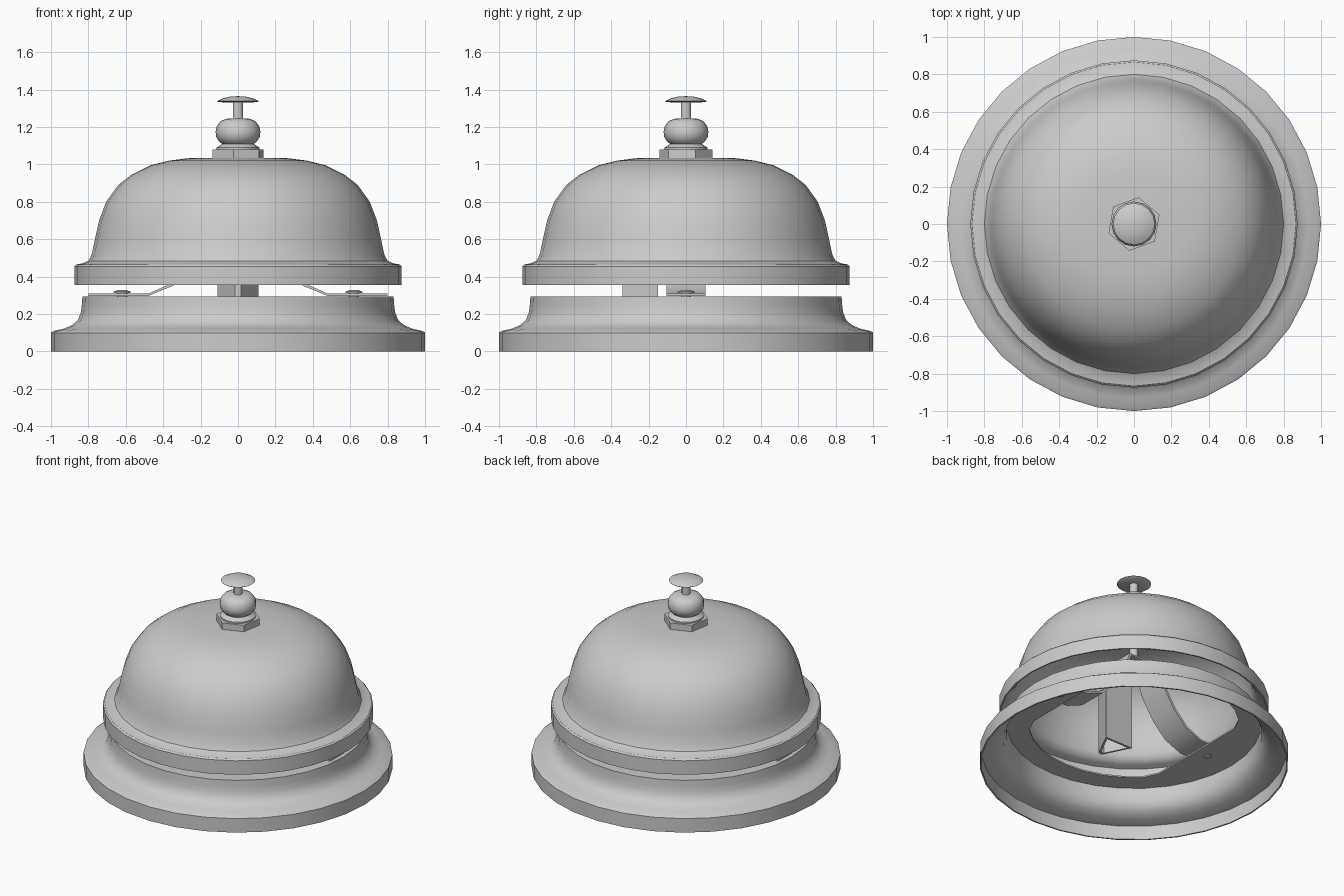
import bpy, bmesh, math
from mathutils import Vector

cube = bpy.data.objects.get("Cube")
if cube:
    bpy.data.objects.remove(cube, do_unlink=True)

GREY = (0.6, 0.6, 0.6, 1.0)
metal = bpy.data.materials.new("grey_metal")
metal.use_nodes = True
metal.diffuse_color = GREY
metal.node_tree.nodes["Principled BSDF"].inputs["Base Color"].default_value = GREY


def finish(name, bm, smooth=True):
    bmesh.ops.recalc_face_normals(bm, faces=bm.faces)
    mesh = bpy.data.meshes.new(name)
    bm.to_mesh(mesh)
    bm.free()
    mesh.materials.append(metal)
    obj = bpy.data.objects.new(name, mesh)
    bpy.context.collection.objects.link(obj)
    if smooth:
        bpy.ops.object.select_all(action='DESELECT')
        bpy.context.view_layer.objects.active = obj
        obj.select_set(True)
        bpy.ops.object.shade_smooth_by_angle(angle=math.radians(35))


def lathe(name, profile, sides=32, closed=False, clip=None, at=(0, 0), turn=0, smooth=True):
    """Revolve (radius, z) points; clip flattens the sides of the inner points."""
    bm = bmesh.new()
    rings = []
    for r, z in profile:
        if r == 0:
            rings.append([bm.verts.new((at[0], at[1], z))] * sides)
            continue
        ring = []
        for i in range(sides):
            a = turn + math.tau * i / sides
            x, y = r * math.cos(a), r * math.sin(a)
            if clip and r < clip[0]:
                x = max(-clip[1], min(clip[1], x))
            ring.append(bm.verts.new((x + at[0], y + at[1], z)))
        rings.append(ring)
    pairs = list(zip(rings, rings[1:]))
    if closed:
        pairs.append((rings[-1], rings[0]))
    for a, b in pairs:
        for i in range(sides):
            j = (i + 1) % sides
            corners = list(dict.fromkeys((a[i], a[j], b[j], b[i])))
            if len(corners) > 2:  # two poles on the axis need no face
                bm.faces.new(corners)
    finish(name, bm, smooth)


def shell(outer, t):
    """Close an outer profile with an inner copy of thickness t."""
    pts = [Vector(p) for p in outer]
    inner = []
    for i, p in enumerate(pts):
        d = (pts[min(i + 1, len(pts) - 1)] - pts[max(i - 1, 0)]).normalized()
        q = p + Vector((-d.y, d.x)) * t
        inner.append((0 if p.x == 0 else q.x, q.y))
    return list(outer) + inner[::-1]


def prism(name, outline, place, depth, smooth=False):
    """Extrude a 2D outline; place maps (u, v, w) to a 3D point."""
    bm = bmesh.new()
    a, b = [[bm.verts.new(place(u, v, w)) for u, v in outline] for w in depth]
    bm.faces.new(a)
    bm.faces.new(b)
    n = len(a)
    for i in range(n):
        j = (i + 1) % n
        bm.faces.new((a[i], a[j], b[j], b[i]))
    finish(name, bm, smooth)


# Hollow flared base and its shelf with the flat-sided opening
lathe("base", shell([(1, 0), (1, .1), (.985, .11), (.93, .122), (.885, .142), (.855, .17),
                     (.84, .21), (.835, .25), (.832, .295)], .01), closed=True)
lathe("base_shelf", [(.83, .295), (.68, .295), (.68, .285), (.83, .285)],
      closed=True, clip=(.75, .53))

# Bell dome, open underneath
lathe("bell_dome", shell([(.875, .355), (.875, .455), (.865, .465), (.83, .471), (.8, .485),
                          (.783, .515), (.765, .6), (.743, .7), (.705, .8), (.64, .89),
                          (.57, .945), (.47, .995), (.37, 1.02), (.27, 1.033), (0, 1.035)], .01),
      closed=True)

# Nut, button housing, and plunger
lathe("hex_nut", [(0, 1.03), (.145, 1.03), (.145, 1.08), (0, 1.08)], sides=6,
      turn=math.radians(20), smooth=False)
lathe("button_housing", [(0, 1.07), (.115, 1.07), (.115, 1.09), (.085, 1.11), (.1, 1.122),
                         (.116, 1.145), (.12, 1.175), (.113, 1.205), (.095, 1.23),
                         (.065, 1.244), (0, 1.246)], sides=16)
lathe("plunger_stem", [(0, .7), (.028, .7), (.028, 1.34), (0, 1.34)], sides=12)
lathe("plunger_cap", [(0, 1.33), (.105, 1.333), (.112, 1.338), (.085, 1.352),
                      (.045, 1.362), (0, 1.365)], sides=16)

# Arched strap that carries the mechanism
half = [(.8, .297), (.48, .297), (.35, .35), (.25, .45), (.16, .59), (.11, .72)]
under = half + [(-x, z) for x, z in reversed(half)]
thick = .012
over = [(x + (math.copysign(thick, x) if abs(x) < .4 else 0), z + thick) for x, z in under]
prism("strap", under + over[::-1], lambda u, v, w: (u, w, v), (-.105, .105), smooth=True)

# Screws at both ends of the strap
for side, sx in (("left", .62), ("right", -.62)):
    lathe(side + "_screw", [(0, .28), (.028, .28), (.028, .312), (.046, .312), (.044, .32),
                            (.025, .328), (0, .33)], sides=12, at=(sx, 0))

# Three-sided hollow clapper and the lever holding it
outer = [(-.11, -.15), (.11, -.15), (.015, -.34), (-.015, -.34)]
cy = -.225
inner = [(x * .8, cy + (y - cy) * .8) for x, y in outer]
bm = bmesh.new()
loops = [[bm.verts.new((x, y, z)) for x, y in ring]
         for ring, z in ((outer, .22), (outer, .7), (inner, .7), (inner, .22))]
for a, b in zip(loops, loops[1:] + loops[:1]):
    for i in range(4):
        j = (i + 1) % 4
        bm.faces.new((a[i], a[j], b[j], b[i]))
finish("clapper", bm, smooth=False)
prism("clapper_lever", [(-.05, -.3), (.05, -.3), (.05, .05), (-.05, .05)],
      lambda u, v, w: (u, v, w), (.69, .715))
